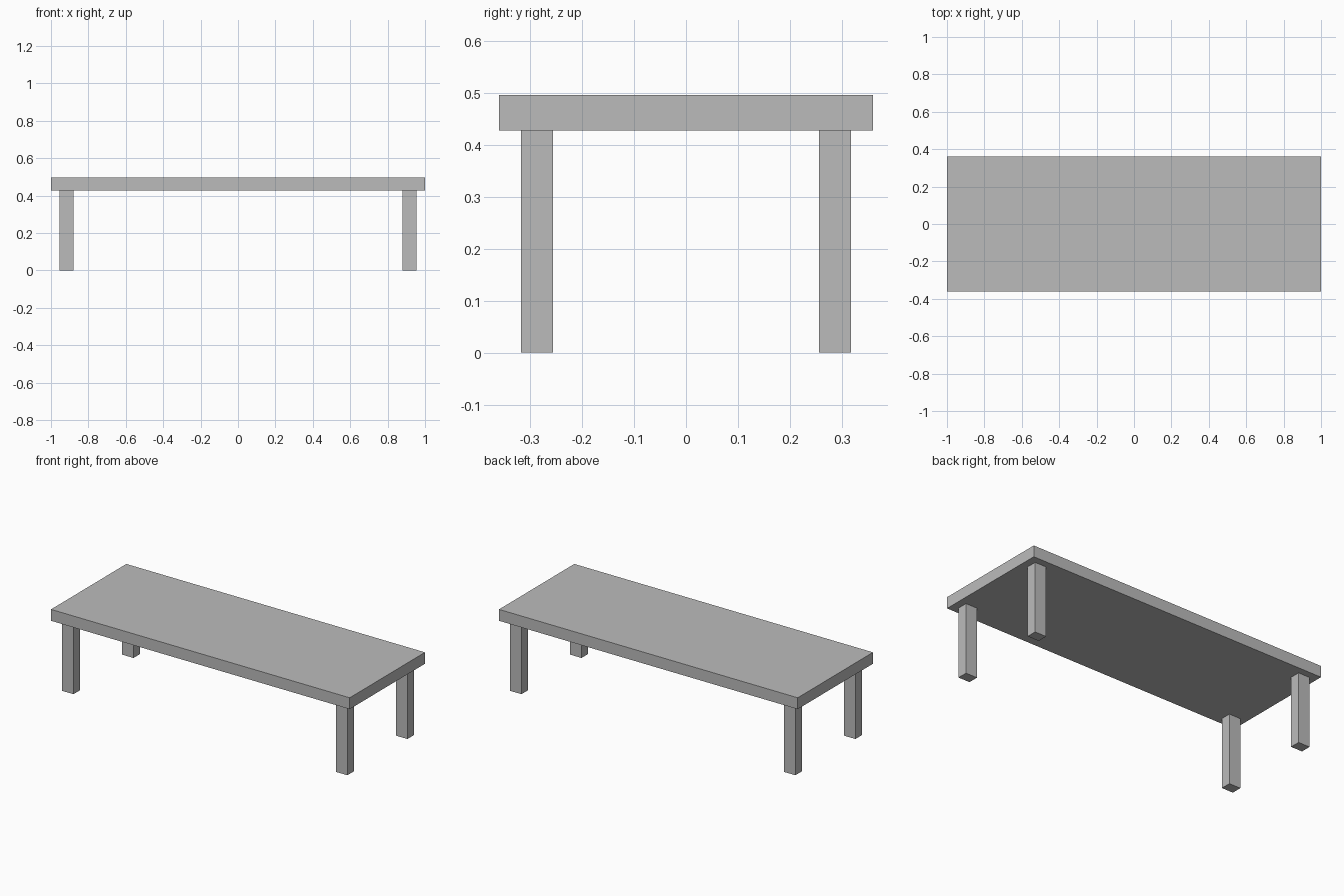
import bpy

# Remove the default object
cube = bpy.data.objects.get("Cube")
if cube:
    bpy.data.objects.remove(cube, do_unlink=True)

# Single plain grey
GREY = (0.5, 0.5, 0.5, 1.0)
grey = bpy.data.materials.new("plain_grey")
grey.use_nodes = True
grey.diffuse_color = GREY
grey.node_tree.nodes["Principled BSDF"].inputs["Base Color"].default_value = GREY


def box(name, low, high):
    """Flat-faced box between two opposite corners."""
    bpy.ops.mesh.primitive_cube_add(size=1)
    obj = bpy.context.object
    obj.name = name
    obj.location = [(a + b) / 2 for a, b in zip(low, high)]
    obj.scale = [b - a for a, b in zip(low, high)]
    bpy.ops.object.transform_apply(location=False, rotation=False, scale=True)
    obj.data.materials.append(grey)
    return obj


TOP, UNDERSIDE = 0.497, 0.428

# Table top
box("table_top", (-1, -0.36, UNDERSIDE), (1, 0.36, TOP))

# Four square legs, inset from the corners
LEG_X, LEG_Y = 0.917, 0.287
HALF_X, HALF_Y = 0.038, 0.031
for end, sy in (("front", -1), ("back", 1)):
    for side, sx in (("left", 1), ("right", -1)):
        x, y = sx * LEG_X, sy * LEG_Y
        box(f"{end}_{side}_leg",
            (x - HALF_X, y - HALF_Y, 0),
            (x + HALF_X, y + HALF_Y, UNDERSIDE))
